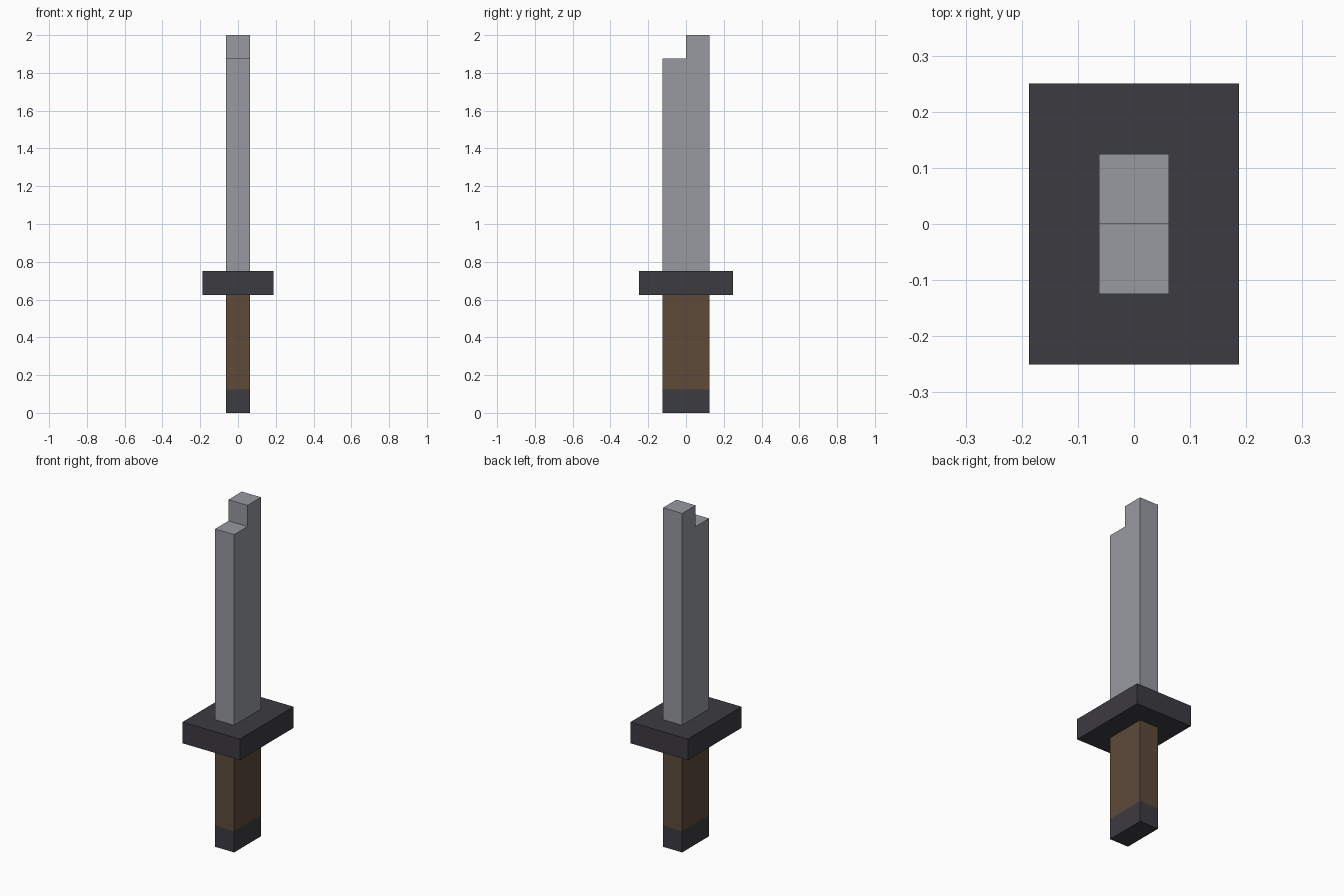
import bpy
import bmesh
from mathutils import Vector

cube = bpy.data.objects.get("Cube")
if cube:
    bpy.data.objects.remove(cube, do_unlink=True)


def material(name, color):
    mat = bpy.data.materials.new(name)
    mat.use_nodes = True
    mat.diffuse_color = (*color, 1)
    mat.node_tree.nodes["Principled BSDF"].inputs["Base Color"].default_value = (*color, 1)
    return mat


steel = material("steel grey", (0.31, 0.32, 0.35))
iron = material("dark iron", (0.046, 0.043, 0.052))
wood = material("brown wood", (0.11, 0.07, 0.042))


def extrude_profile(name, profile, half_width, mat):
    """Extrude a side outline of (y, z) points symmetrically across x."""
    bm = bmesh.new()
    face = bm.faces.new([bm.verts.new((-half_width, y, z)) for y, z in profile])
    result = bmesh.ops.extrude_face_region(bm, geom=[face])
    moved = [v for v in result["geom"] if isinstance(v, bmesh.types.BMVert)]
    bmesh.ops.translate(bm, verts=moved, vec=Vector((2 * half_width, 0, 0)))
    bmesh.ops.recalc_face_normals(bm, faces=bm.faces)
    mesh = bpy.data.meshes.new(name)
    bm.to_mesh(mesh)
    bm.free()
    mesh.materials.append(mat)
    obj = bpy.data.objects.new(name, mesh)
    bpy.context.collection.objects.link(obj)
    return obj


def block(name, half_width, half_depth, bottom, top, mat):
    d = half_depth
    return extrude_profile(name, [(-d, bottom), (d, bottom), (d, top), (-d, top)], half_width, mat)


# Unit of the design: one sixteenth of the height is two of these
u = 0.0625

# Handle: iron pommel below a wooden grip
block("pommel", u, 2 * u, 0, 2 * u, iron)
block("grip", u, 2 * u, 2 * u, 10 * u, wood)

# Wide cross guard
block("guard", 3 * u, 4 * u, 10 * u, 12 * u, iron)

# Blade with a stepped tip, higher at the back
blade_outline = [(-2 * u, 12 * u), (2 * u, 12 * u), (2 * u, 32 * u),
                 (0, 32 * u), (0, 30 * u), (-2 * u, 30 * u)]
extrude_profile("blade", blade_outline, u, steel)
